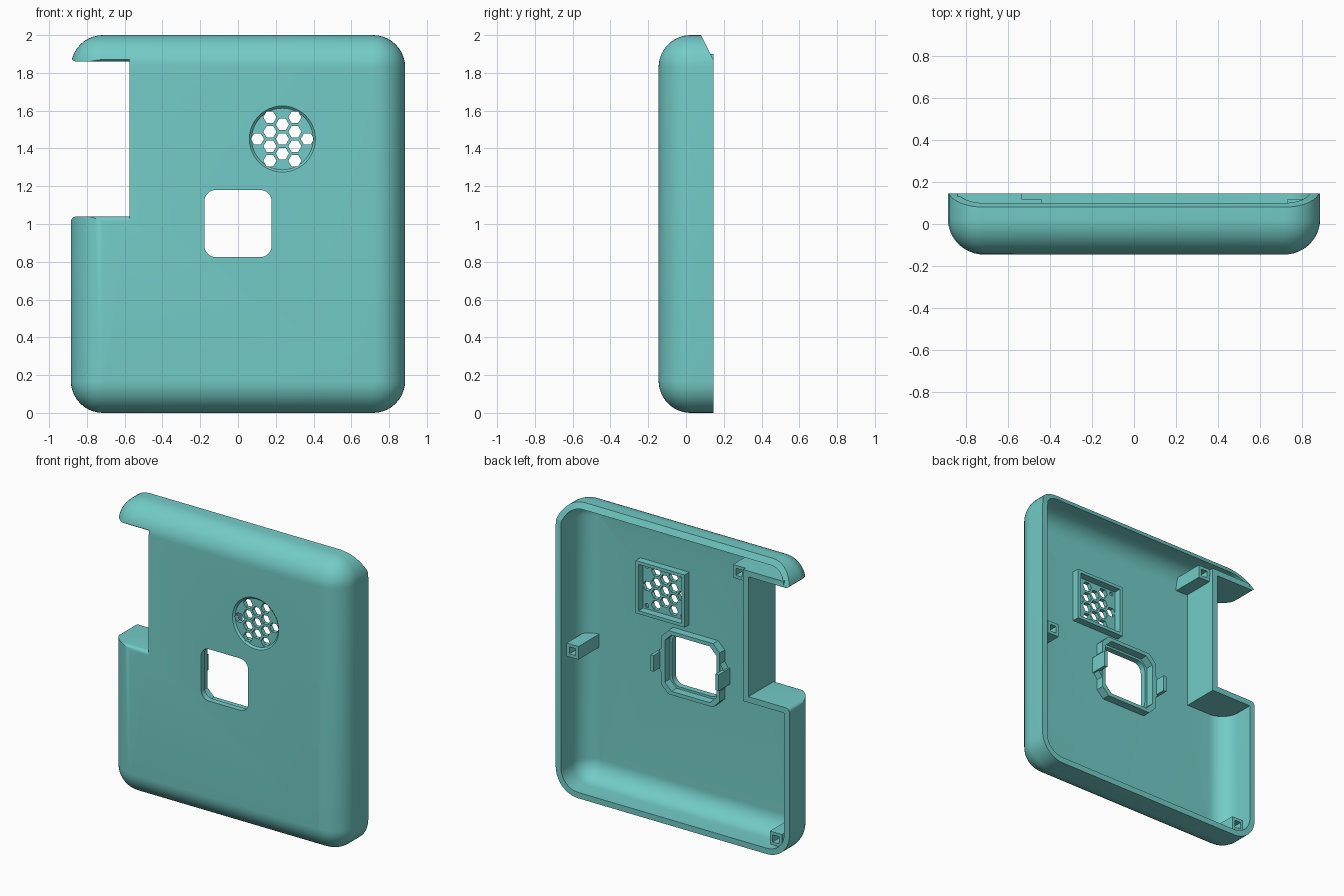
import bpy, bmesh, math

if "Cube" in bpy.data.objects:
    bpy.data.objects.remove(bpy.data.objects["Cube"])

teal = bpy.data.materials.new("teal plastic")
teal.diffuse_color = (0.17, 0.60, 0.57, 1)
teal.use_nodes = True
teal.node_tree.nodes["Principled BSDF"].inputs["Base Color"].default_value = teal.diffuse_color


def loft(name, layers):
    """Solid through layers of (y, [(x, z), ...]) loops."""
    bm = bmesh.new()
    rings = [[bm.verts.new((x, y, z)) for x, z in pts] for y, pts in layers]
    n = len(rings[0])
    for a, b in zip(rings, rings[1:]):
        for i in range(n):
            j = (i + 1) % n
            bm.faces.new((a[i], a[j], b[j], b[i]))
    bm.faces.new(rings[0])
    bm.faces.new(rings[-1])
    bmesh.ops.recalc_face_normals(bm, faces=bm.faces)
    me = bpy.data.meshes.new(name)
    bm.to_mesh(me)
    bm.free()
    ob = bpy.data.objects.new(name, me)
    bpy.context.collection.objects.link(ob)
    me.materials.append(teal)
    return ob


def prism(name, pts, y0, y1):
    return loft(name, [(y0, pts), (y1, pts)])


def ngon(cx, cz, r, n):
    return [(cx + r * math.cos(2 * math.pi * i / n), cz + r * math.sin(2 * math.pi * i / n))
            for i in range(n)]


def rounded(x0, x1, z0, z1, r, seg=10):
    pts = []
    for k, (cx, cz) in enumerate([(x1 - r, z1 - r), (x0 + r, z1 - r),
                                  (x0 + r, z0 + r), (x1 - r, z0 + r)]):
        for i in range(seg + 1):
            a = math.pi / 2 * (k + i / seg)
            pts.append((cx + r * math.cos(a), cz + r * math.sin(a)))
    return pts


def rect(x0, x1, z0, z1):
    return [(x0, z0), (x1, z0), (x1, z1), (x0, z1)]


def boolean(ob, cutter, op='DIFFERENCE', keep=False):
    bpy.context.view_layer.objects.active = ob
    m = ob.modifiers.new("cut", 'BOOLEAN')
    m.object, m.operation, m.solver = cutter, op, 'EXACT'
    bpy.ops.object.modifier_apply(modifier=m.name)
    if not keep:
        bpy.data.objects.remove(cutter)


def pillow(name, inset, y_back):
    """Rounded case volume with a rolled front edge."""
    r, yc = 0.17 - inset, 0.025
    layers = [(y_back, 0.0)]
    for i in range(13):
        a = math.pi / 2 * i / 12
        layers.append((yc - r * math.sin(a), r * (1 - math.cos(a))))
    return loft(name, [(y, rounded(-0.885 + inset + d, 0.885 - inset - d, inset + d,
                                   2 - inset - d, max(r - d, 0.003)))
                       for y, d in layers])


def notch(f):
    """Side notch outline, flared in height by f, with rounded outer corners."""
    z0, z1, xo, r = 1.04 - f, 1.86 + f, -0.885, 0.03
    low = [(xo + r - r * math.sin(a), z0 - r + r * math.cos(a))
           for a in [math.pi / 12 * i for i in range(7)]]
    high = [(x, z1 + z0 - z) for x, z in reversed(low)]
    return [(-0.575, z0)] + low + [(-1, z0 - r), (-1, z1 + r)] + high + [(-0.575, z1)]


# Case shell: hollow, side notch, slanted top edge
case = pillow("case_shell", 0, 0.145)
outer = pillow("outer_volume", 0, 0.145)
outer.hide_render = True
cavity = pillow("cavity", 0.04, 0.3)
boolean(cavity, prism("notch_wall", rect(-1.2, -0.535, 1.0, 1.90), -0.5, 0.5))
boolean(case, cavity)
flare = [(-0.2, notch(0.025)), (-0.145, notch(0.025))]
for i in range(1, 6):
    a = math.pi / 2 * i / 5
    flare.append((-0.145 + 0.025 * (1 - math.cos(a)), notch(0.025 * (1 - math.sin(a)))))
boolean(case, loft("notch_cut", flare + [(0.3, notch(0))]))
slant = loft("slant_cut", [(0.08, rect(-1.2, 1.2, 2.0, 2.2)), (0.145, rect(-1.2, 1.2, 1.87, 2.2)),
                           (0.2, rect(-1.2, 1.2, 1.76, 2.2))])
# the notch wall keeps its full depth below the lip
boolean(slant, prism("keep_wall", rect(-0.84, -0.535, 1.7, 1.90), -0.5, 0.5))
boolean(case, slant)

# Front window
boolean(case, prism("window_cut", rounded(-0.178, 0.178, 0.825, 1.18, 0.06), -0.4, 0))

# Speaker grille: shallow dish, hexagon holes, screw dimples
sx, sz = 0.235, 1.45
boolean(case, loft("dish_cut", [(-0.2, ngon(sx, sz, 0.175, 48)), (-0.145, ngon(sx, sz, 0.175, 48)),
                                (-0.133, ngon(sx, sz, 0.163, 48))]))
holes = [(0, 0), (0, 0.077), (0, -0.077), (0.132, 0), (-0.132, 0)]
holes += [(x, z) for x in (-0.066, 0.066) for z in (-0.115, -0.0385, 0.0385, 0.115)]
for dx, dz in holes:
    boolean(case, prism("hex_cut", ngon(sx + dx, sz + dz, 0.035, 6), -0.3, 0))
for dx in (-0.135, 0.135):
    for dz in (-0.135, 0.135):
        boolean(case, prism("dimple_cut", ngon(sx + dx, sz + dz, 0.014, 12), -0.118, 0))

# Speaker frame on the inside
frame = prism("speaker_frame", rect(sx - 0.185, sx + 0.185, sz - 0.18, sz + 0.18), -0.107, -0.055)
boolean(frame, prism("frame_cut", rect(sx - 0.163, sx + 0.163, sz - 0.158, sz + 0.158), -0.2, 0))

# Window frame with chamfered corners
wf = prism("window_frame", rounded(-0.22, 0.22, 0.785, 1.22, 0.05, 1), -0.107, -0.05)
boolean(wf, prism("frame_cut", rounded(-0.195, 0.195, 0.81, 1.195, 0.05, 1), -0.2, 0))

# Clips either side of the window
clips = []
for s, side in ((1, "right"), (-1, "left")):
    clips.append(prism("clip_base_" + side, [(s * x, z) for x, z in
                 [(0.215, 1.10), (0.25, 1.05), (0.25, 0.95), (0.215, 0.90)]], -0.107, -0.055))
    clips.append(prism("clip_" + side, rect(*sorted((s * 0.235, s * 0.258)), 0.945, 1.055),
                       -0.107, 0.015))

# Screw posts with square sockets
posts = []
for name, x, z in (("right_post", 0.775, 0.98), ("top_post", -0.485, 1.855),
                   ("bottom_post", -0.765, 0.105)):
    p = prism(name, rect(x - 0.045, x + 0.045, z - 0.045, z + 0.045), -0.12, 0.12)
    boolean(p, outer, 'INTERSECT', True)
    boolean(p, prism("socket_cut", rect(x - 0.024, x + 0.024, z - 0.024, z + 0.024), 0.0, 0.3))
    posts.append(p)
# web joining the top post to the notch wall
posts.append(prism("top_post_web", rect(-0.56, -0.52, 1.86, 1.90), -0.11, 0.12))
bpy.data.objects.remove(outer)

# Smooth the rolled edges, keep corners crisp
for ob in [case, frame, wf] + clips + posts:
    bpy.ops.object.select_all(action='DESELECT')
    ob.select_set(True)
    bpy.context.view_layer.objects.active = ob
    bpy.ops.object.shade_smooth_by_angle(angle=math.radians(30))
